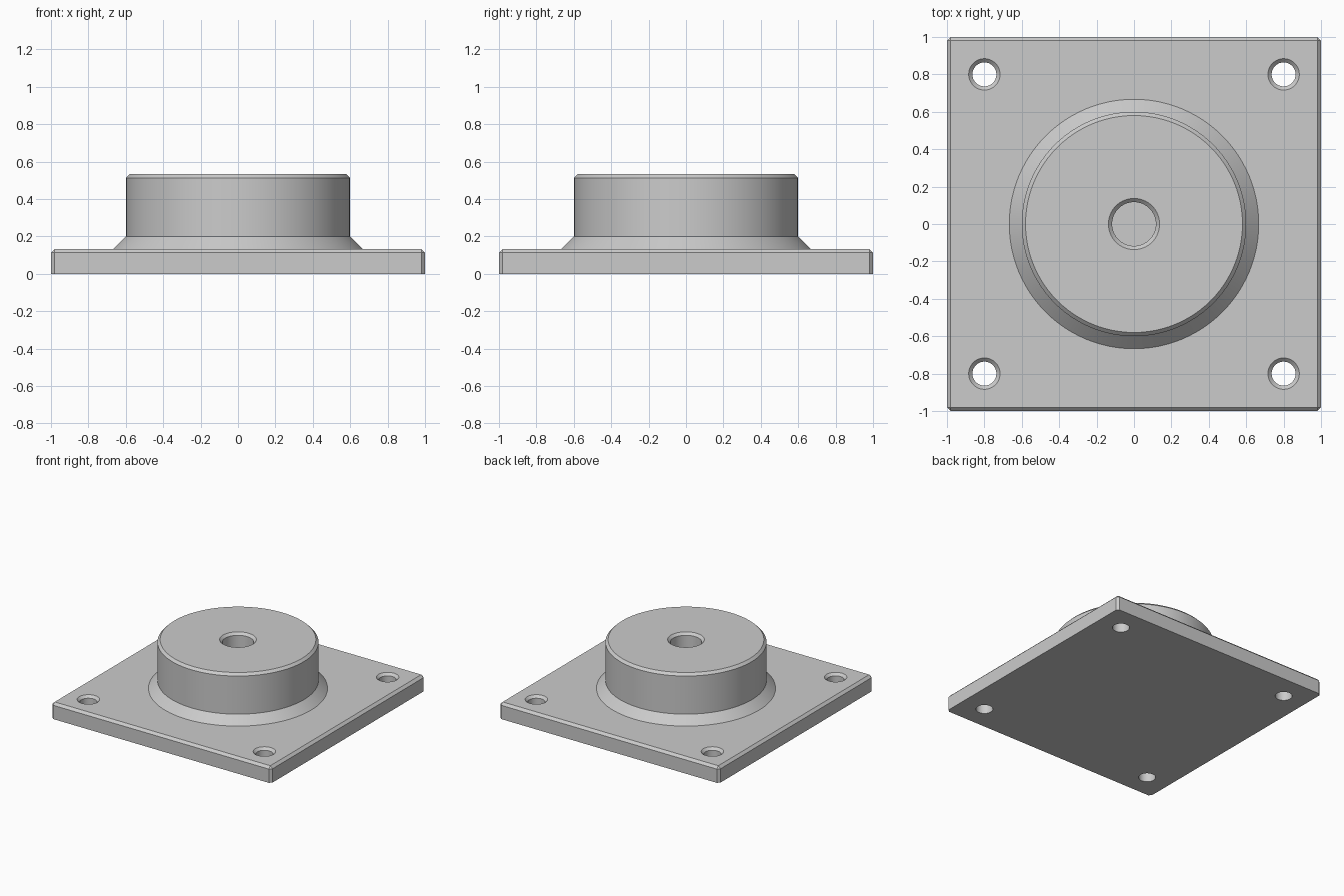
import bpy, bmesh, math

cube = bpy.data.objects.get("Cube")
if cube:
    bpy.data.objects.remove(cube, do_unlink=True)

PLATE_TOP, BOSS_TOP, CHAMFER = 0.133, 0.533, 0.02

grey = bpy.data.materials.new("light grey metal")
grey.use_nodes = True
colour = (0.6, 0.6, 0.6, 1)
grey.diffuse_color = colour
grey.node_tree.nodes["Principled BSDF"].inputs["Base Color"].default_value = colour


def make_object(name, bm):
    bmesh.ops.recalc_face_normals(bm, faces=bm.faces)
    mesh = bpy.data.meshes.new(name)
    bm.to_mesh(mesh)
    bm.free()
    mesh.materials.append(grey)
    ob = bpy.data.objects.new(name, mesh)
    bpy.context.collection.objects.link(ob)
    return ob


def turned(name, profile, x=0, y=0, sides=96):
    """Closed solid of revolution from (radius, height) pairs, bottom to top."""
    bm = bmesh.new()
    rings = []
    for r, z in profile:
        rings.append([bm.verts.new((x + r * math.cos(math.tau * i / sides),
                                    y + r * math.sin(math.tau * i / sides), z))
                      for i in range(sides)])
    for low, high in zip(rings, rings[1:]):
        for i in range(sides):
            j = (i + 1) % sides
            bm.faces.new((low[i], low[j], high[j], high[i]))
    bm.faces.new(rings[0][::-1])
    bm.faces.new(rings[-1])
    return make_object(name, bm)


def combine(target, tool, operation):
    """Apply a boolean and remove the tool."""
    tool.hide_render = True
    mod = target.modifiers.new(operation, 'BOOLEAN')
    mod.operation, mod.object, mod.solver = operation, tool, 'EXACT'
    bpy.context.view_layer.objects.active = target
    bpy.ops.object.modifier_apply(modifier=mod.name)
    bpy.data.objects.remove(tool, do_unlink=True)


# Square plate, bevelled on every edge except the bottom ones
bm = bmesh.new()
bmesh.ops.create_cube(bm, size=1)
for v in bm.verts:
    v.co = (v.co.x * 2, v.co.y * 2, (v.co.z + 0.5) * PLATE_TOP)
edges = [e for e in bm.edges if max(v.co.z for v in e.verts) > 0.01]
bmesh.ops.bevel(bm, geom=edges, offset=CHAMFER, segments=1, affect='EDGES')
flange = make_object("mounting_flange", bm)

# Round boss with a conical foot and chamfered rim
boss = turned("boss", [(0.667, 0.06), (0.667, PLATE_TOP), (0.6, 0.2),
                       (0.6, BOSS_TOP - CHAMFER), (0.6 - CHAMFER, BOSS_TOP)])
combine(flange, boss, 'UNION')


# Countersunk holes: blind bore in the boss, through holes in the corners
def cut_hole(r, floor, top, x=0, y=0, sides=64):
    cutter = turned("hole_cutter", [(r, floor), (r, top - CHAMFER),
                                    (r + 2 * CHAMFER, top + CHAMFER)], x, y, sides)
    combine(flange, cutter, 'DIFFERENCE')


cut_hole(0.117, PLATE_TOP, BOSS_TOP)
for sx in (-1, 1):
    for sy in (-1, 1):
        cut_hole(0.064, -0.1, PLATE_TOP, 0.8 * sx, 0.8 * sy, 48)

# Smooth round walls, crisp chamfers
bpy.ops.object.select_all(action='DESELECT')
flange.select_set(True)
bpy.context.view_layer.objects.active = flange
bpy.ops.object.shade_smooth_by_angle(angle=math.radians(25))
